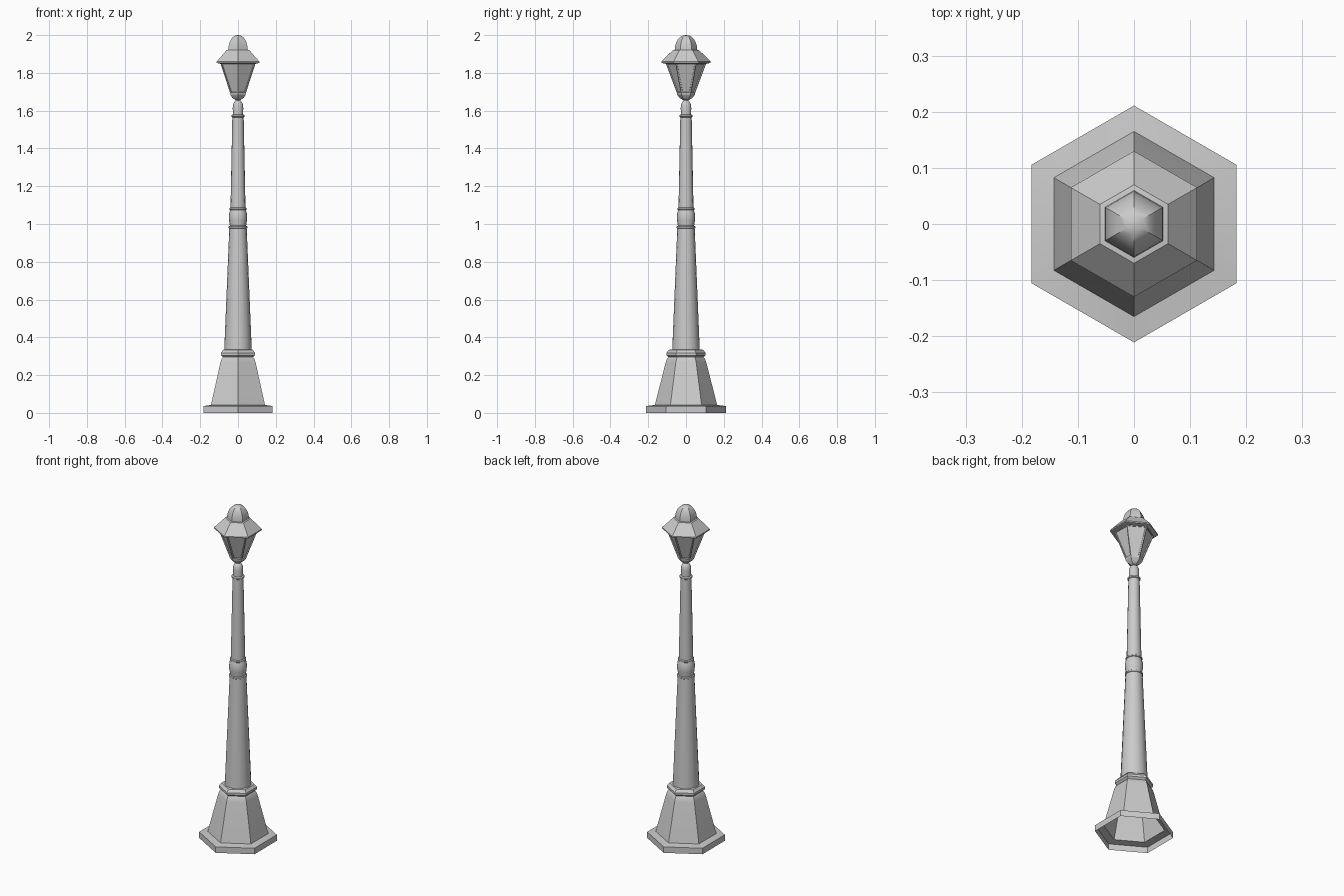
import bpy, bmesh, math

cube = bpy.data.objects.get("Cube")
if cube:
    bpy.data.objects.remove(cube, do_unlink=True)

metal = bpy.data.materials.new("grey metal")
metal.use_nodes = True
GREY = (0.6, 0.6, 0.6, 1)
metal.diffuse_color = GREY
metal.node_tree.nodes["Principled BSDF"].inputs["Base Color"].default_value = GREY


def lathe(name, profile, sides, panes=None, cap_bottom=True):
    """Turn a (radius, z) profile; a corner lies on the y axis."""
    bm = bmesh.new()
    rings, pane_faces = [], []
    for r, z in profile:
        if r == 0:
            rings.append([bm.verts.new((0, 0, z))] * sides)
        else:
            angles = [math.pi / 2 + math.tau * i / sides for i in range(sides)]
            rings.append([bm.verts.new((r * math.cos(a), r * math.sin(a), z)) for a in angles])
    for k, (low, high) in enumerate(zip(rings, rings[1:])):
        for i in range(sides):
            j = (i + 1) % sides
            corners = list(dict.fromkeys((low[i], low[j], high[j], high[i])))
            face = bm.faces.new(corners)
            if k == panes:
                pane_faces.append(face)
    if cap_bottom and profile[0][0] > 0:
        bm.faces.new(rings[0][::-1])
    if profile[-1][0] > 0:
        bm.faces.new(rings[-1])
    bm.normal_update()
    # Sunken window panes
    if pane_faces:
        bmesh.ops.inset_individual(bm, faces=pane_faces, thickness=0.009)
        bmesh.ops.inset_individual(bm, faces=pane_faces, thickness=0.0005, depth=-0.006)
    mesh = bpy.data.meshes.new(name)
    bm.to_mesh(mesh)
    bm.free()
    mesh.materials.append(metal)
    for p in mesh.polygons:
        p.use_smooth = True
    mesh.set_sharp_from_angle(angle=math.radians(30))
    obj = bpy.data.objects.new(name, mesh)
    bpy.context.collection.objects.link(obj)
    return obj


# Hollow hexagonal foot: plinth, tapered pedestal, rounded shoulder
lathe("pedestal", [(0.211, 0), (0.211, 0.036), (0.165, 0.042), (0.108, 0.265),
                   (0.101, 0.285), (0.09, 0.297)], 6, cap_bottom=False)
lathe("pedestal_collar", [(0.09, 0.293), (0.104, 0.305), (0.104, 0.318),
                          (0.09, 0.334), (0.07, 0.336)], 6)

# Round post in two tapered lengths
lathe("lower_post", [(0.073, 0.33), (0.046, 0.98)], 16)
lathe("upper_post", [(0.04, 1.07), (0.03, 1.57)], 16)
lathe("middle_bulge", [(0.043, 0.985), (0.044, 1.0), (0.048, 1.02), (0.049, 1.04),
                       (0.046, 1.06), (0.04, 1.078)], 16)
lathe("post_tip", [(0.027, 1.57), (0.028, 1.615), (0.026, 1.635),
                   (0.019, 1.648), (0.012, 1.653), (0.012, 1.67)], 16)

# Rounded rings around the post
for name, radius, z in (("lower_ring", 0.049, 0.983), ("middle_ring", 0.045, 1.08),
                        ("upper_ring", 0.035, 1.572)):
    lathe(name, [(radius - 0.006, z - 0.008), (radius, z - 0.004),
                 (radius, z + 0.004), (radius - 0.006, z + 0.008)], 16)

# Hexagonal lantern
lathe("lantern_base", [(0.015, 1.656), (0.035, 1.668), (0.047, 1.685),
                       (0.047, 1.692), (0.04, 1.694)], 6)
lathe("lantern_body", [(0.047, 1.69), (0.107, 1.85)], 6, panes=0)
lathe("lantern_roof", [(0.107, 1.848), (0.13, 1.853), (0.13, 1.86),
                       (0.07, 1.92), (0.058, 1.922)], 6)

# Domed finial
dome = [(0.06 * math.cos(t) ** 0.9, 1.918 + 0.082 * math.sin(t))
        for t in (math.radians(15 * i) for i in range(6))]
lathe("finial", dome + [(0, 2.0)], 6)
